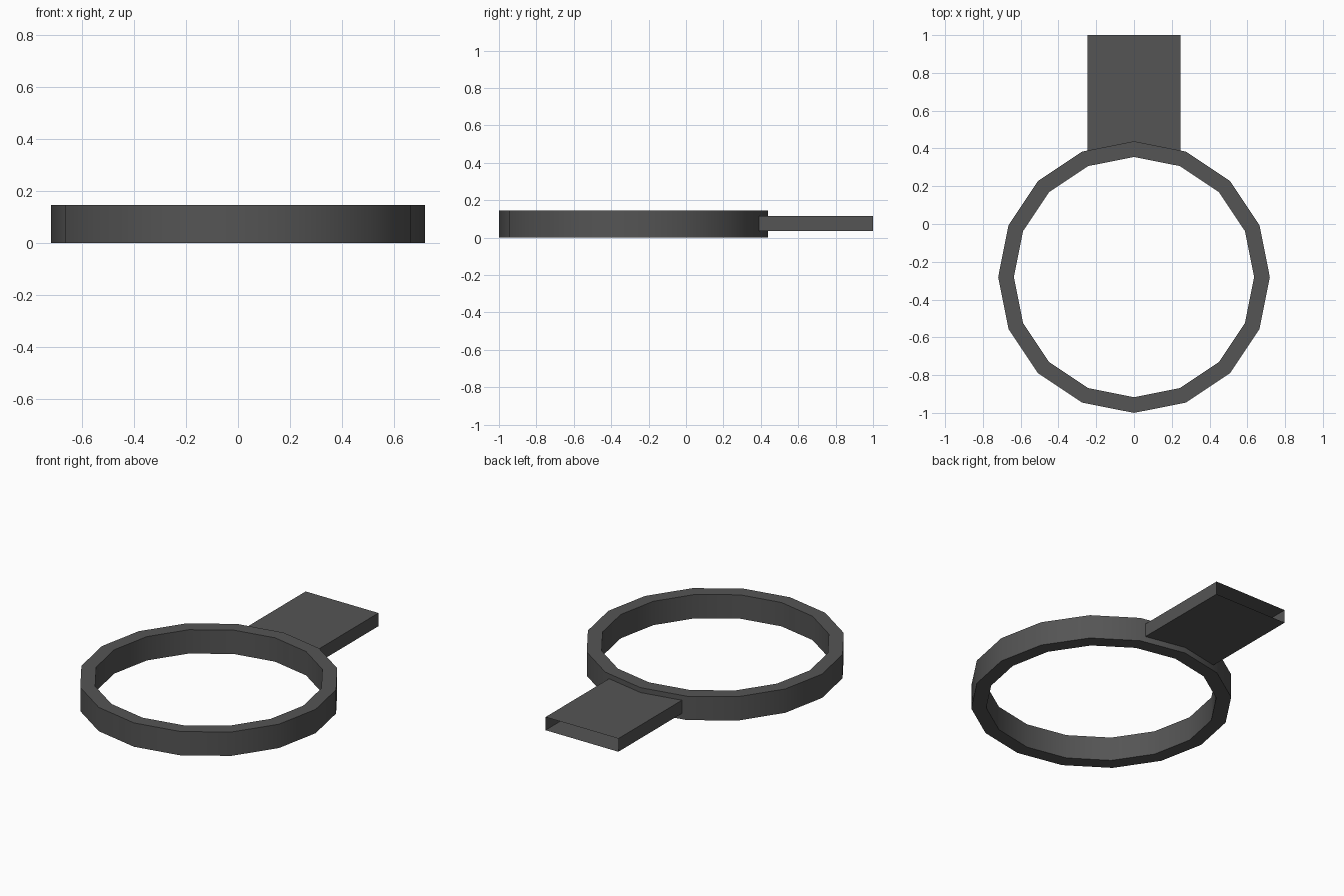
import bpy, bmesh, math

if "Cube" in bpy.data.objects:
    bpy.data.objects.remove(bpy.data.objects["Cube"])

CY = -0.281            # ring centre in y
R_OUT, R_IN = 0.719, 0.636
SIDES = 16

grey = bpy.data.materials.new("dark_grey")
grey.diffuse_color = (0.09, 0.09, 0.09, 1)
grey.use_nodes = True
grey.node_tree.nodes["Principled BSDF"].inputs["Base Color"].default_value = grey.diffuse_color


def make(name, bm):
    me = bpy.data.meshes.new(name)
    bm.to_mesh(me)
    bm.free()
    ob = bpy.data.objects.new(name, me)
    bpy.context.collection.objects.link(ob)
    me.materials.append(grey)
    bpy.ops.object.select_all(action='DESELECT')
    ob.select_set(True)
    bpy.context.view_layer.objects.active = ob
    bpy.ops.object.shade_smooth_by_angle(angle=math.radians(30))
    return ob


# Ring band: rectangular section swept round 16 sides
bm = bmesh.new()
section = [(R_OUT, 0), (R_OUT, 0.145), (R_IN, 0.145), (R_IN, 0)]
loops = []
for i in range(SIDES):
    a = 2 * math.pi * i / SIDES
    loops.append([bm.verts.new((r * math.cos(a), CY + r * math.sin(a), z)) for r, z in section])
for i in range(SIDES):
    p, q = loops[i], loops[(i + 1) % SIDES]
    for j in range(4):
        k = (j + 1) % 4
        bm.faces.new((p[j], q[j], q[k], p[k]))
make("ring", bm)

# Flat hollow tab: open at the outer end, fitted to the ring at the inner end
bm = bmesh.new()
outline = [(-0.245, 1.0), (-0.245, 0.387), (0, 0.438), (0.245, 0.387), (0.245, 1.0)]
low = [bm.verts.new((x, y, 0.035)) for x, y in outline]
high = [bm.verts.new((x, y, 0.115)) for x, y in outline]
bm.faces.new(high)
bm.faces.new(low[::-1])
for i in (0, 3):
    bm.faces.new((low[i], low[i + 1], high[i + 1], high[i]))
make("tab", bm)
